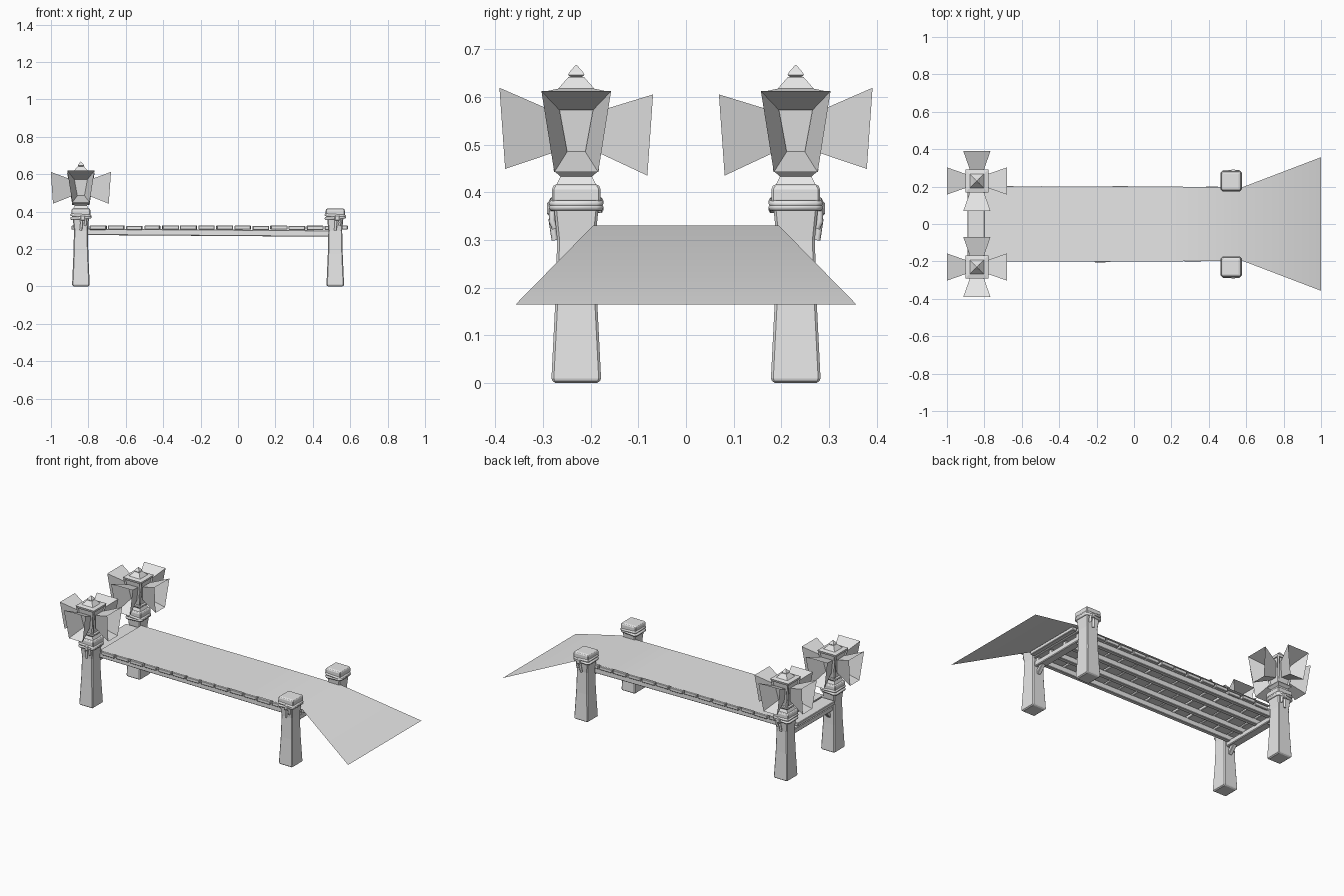
import bpy, bmesh, math, random
from mathutils import Vector, Matrix

random.seed(4)
if "Cube" in bpy.data.objects:
    bpy.data.objects.remove(bpy.data.objects["Cube"])

GREY = (0.8, 0.8, 0.8, 1)
mat = bpy.data.materials.new("plain grey")
mat.use_nodes = True
mat.diffuse_color = GREY
mat.node_tree.nodes["Principled BSDF"].inputs["Base Color"].default_value = GREY


def make(name, bm, bevel=0, smooth=False):
    me = bpy.data.meshes.new(name)
    bm.to_mesh(me)
    bm.free()
    me.materials.append(mat)
    for p in me.polygons:
        p.use_smooth = smooth
    ob = bpy.data.objects.new(name, me)
    bpy.context.collection.objects.link(ob)
    if bevel:
        mod = ob.modifiers.new("soft edge", "BEVEL")
        mod.width, mod.segments = bevel, 1
    return ob


def box(name, centre, size, bevel=0.004, turn=None):
    bm = bmesh.new()
    bmesh.ops.create_cube(bm, size=1)
    bmesh.ops.scale(bm, vec=size, verts=bm.verts)
    if turn:
        bm.transform(turn)
    bmesh.ops.translate(bm, vec=centre, verts=bm.verts)
    return make(name, bm, bevel)


def loft(name, x, y, rings, bevel=0):
    """Square tower from (height, half x, half y) rings."""
    bm = bmesh.new()
    loops = []
    for z, hx, hy in rings:
        loops.append([bm.verts.new((x + sx * hx, y + sy * hy, z))
                      for sx, sy in ((-1, -1), (1, -1), (1, 1), (-1, 1))])
    for a, b in zip(loops, loops[1:]):
        for i in range(4):
            j = (i + 1) % 4
            bm.faces.new((a[i], a[j], b[j], b[i]))
    bm.faces.new(loops[0][::-1])
    bm.faces.new(loops[-1])
    return make(name, bm, bevel)


def rope(name, points, radius, cyclic=False):
    cu = bpy.data.curves.new(name, "CURVE")
    cu.dimensions = "3D"
    cu.bevel_depth, cu.bevel_resolution = radius, 1
    cu.use_fill_caps = True
    sp = cu.splines.new("POLY")
    sp.points.add(len(points) - 1)
    for p, co in zip(sp.points, points):
        p.co = (*co, 1)
    sp.use_cyclic_u = cyclic
    cu.materials.append(mat)
    ob = bpy.data.objects.new(name, cu)
    bpy.context.collection.objects.link(ob)


def post(x, y, out):
    loft("post", x, y, [(0, 0.044, 0.048), (0.01, 0.047, 0.052), (0.17, 0.040, 0.044),
                        (0.30, 0.037, 0.040), (0.37, 0.044, 0.047)], 0.005)
    loft("post_cap", x, y, [(0.365, 0.046, 0.047), (0.385, 0.051, 0.051),
                            (0.41, 0.051, 0.051), (0.417, 0.044, 0.044)], 0.004)
    # Rope wound round the neck, with knots and hanging ends
    a, c = 0.050, 0.040
    corners = [(a, -c), (a, c), (c, a), (-c, a), (-a, c), (-a, -c), (-c, -a), (c, -a)]
    for k in range(2):
        rope("post_rope", [(x + px, y + py, 0.366 + 0.013 * k + 0.06 * px * (1 - 2 * k))
                           for px, py in corners], 0.008, True)
    box("rope_knot", (x + 0.01, y + out * 0.053, 0.366), (0.026, 0.016, 0.03))
    for dx, low in ((0, 0.30), (0.022, 0.325)):
        rope("rope_end", [(x + dx, y + out * 0.05, 0.37), (x + dx + 0.004, y + out * 0.051, 0.34),
                          (x + dx, y + out * 0.045, low)], 0.007)


def lantern(x, y, out):
    loft("lantern_neck", x, y, [(z, h, h) for z, h in
         ((0.415, 0.042), (0.433, 0.033), (0.446, 0.048), (0.452, 0.046))])
    loft("lantern_body", x, y, [(z, h, h) for z, h in ((0.45, 0.032), (0.60, 0.052))])
    loft("lantern_roof", x, y, [(z, h, h) for z, h in
         ((0.598, 0.058), (0.612, 0.062), (0.617, 0.038), (0.642, 0.016))])
    loft("lantern_finial", x, y, [(z, h, h) for z, h in
         ((0.64, 0.010), (0.646, 0.017), (0.652, 0.014), (0.667, 0.001))])
    for sx in (-1, 1):
        for sy in (-1, 1):
            rope("lantern_corner", [(x + sx * h, y + sy * h, z)
                                    for h, z in ((0.034, 0.452), (0.056, 0.605))], 0.006)
    # Open flared shades, one on each side
    for q in range(4):
        spin = Matrix.Rotation(q * math.pi / 2, 4, "Z")
        lift = 0.007 * out * round((spin @ Vector((1, 0, 0))).y)
        bm = bmesh.new()
        inner = ((0.053, 0.035, 0.572), (0.042, 0.019, 0.485))
        outer = ((0.161, 0.073, 0.612 + lift), (0.149, 0.046, 0.442 + lift))
        loops = []
        for (dt, wt, zt), (db, wb, zb) in (inner, outer):
            quad = [(dt, -wt, zt), (dt, wt, zt), (db, wb, zb), (db, -wb, zb)]
            loops.append([bm.verts.new(spin @ Vector(p) + Vector((x, y, 0))) for p in quad])
        for i in range(4):
            j = (i + 1) % 4
            bm.faces.new((loops[0][i], loops[0][j], loops[1][j], loops[1][i]))
        make("lantern_shade", bm)


# Posts, lanterns and cross frames
for x in (-0.84, 0.52):
    for side in (-1, 1):
        post(x, side * 0.23, side)
        if x < 0:
            lantern(x, side * 0.23, side)
        box("cross_brace", (x, side * 0.165, 0.245), (0.025, 0.022, 0.085), 0.003,
            Matrix.Rotation(side * math.radians(45), 4, "X"))
    box("cross_beam", (x, 0, 0.268), (0.05, 0.40, 0.032))

# Stringers running under the walkway
for y in (-0.17, -0.06, 0.06, 0.17):
    box("stringer", (-0.155, y, 0.287), (1.40, 0.026, 0.034), 0.003,
        Matrix.Rotation(math.radians(0.4), 4, "Y"))

# Planks, slightly uneven
start, pitch, count = -0.795, 0.0965, 14
for i in range(count):
    w = pitch - random.uniform(0.006, 0.016)
    box("plank", (start + (i + 0.5) * pitch, random.uniform(-0.004, 0.002), 0.314 + random.uniform(-0.002, 0.002)),
        (w, 0.396 + random.uniform(-0.006, 0.008), 0.022), 0.003,
        Matrix.Rotation(random.uniform(-0.012, 0.012), 4, "Z"))
for x in (-0.845, 0.572):
    box("end_plank", (x, 0, 0.314), (0.09 if x < 0 else 0.03, 0.36, 0.022), 0.003)

# Thin walking surface that folds down into a flared ramp
bm = bmesh.new()
rows = [(-0.80, 0.20, 0.33), (-0.3, 0.20, 0.33), (0.2, 0.20, 0.33), (0.575, 0.195, 0.33), (1.0, 0.357, 0.165)]
pairs = [(bm.verts.new((x, -h, z)), bm.verts.new((x, h, z))) for x, h, z in rows]
for (a, b), (c, d) in zip(pairs, pairs[1:]):
    bm.faces.new((a, c, d, b))
make("walkway_and_ramp", bm, smooth=True)
